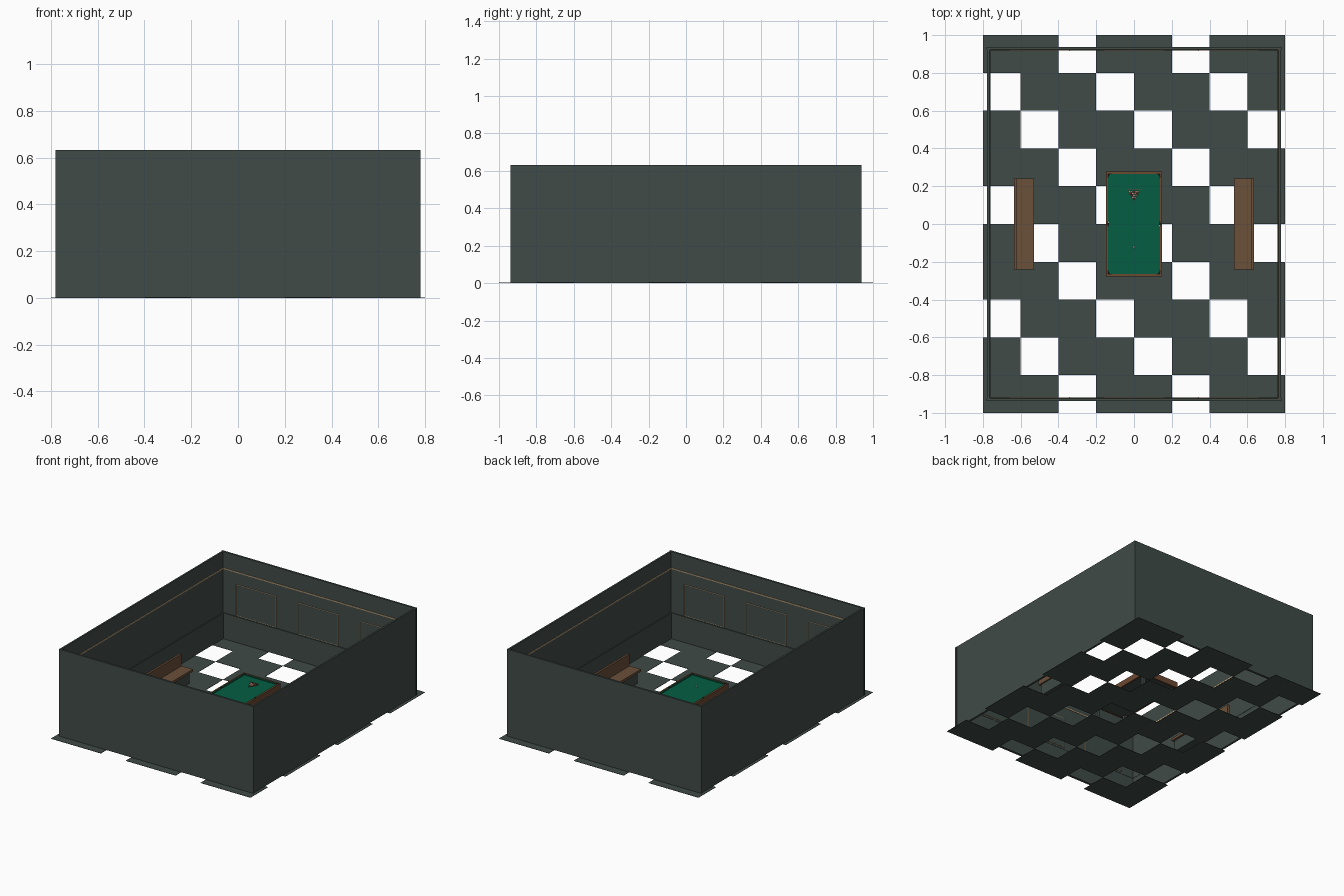
import bpy, math
from mathutils import Vector

cube = bpy.data.objects.get("Cube")
if cube:
    bpy.data.objects.remove(cube)


def material(name, r, g, b):
    m = bpy.data.materials.new(name)
    m.use_nodes = True
    m.diffuse_color = (r, g, b, 1)
    m.node_tree.nodes["Principled BSDF"].inputs["Base Color"].default_value = (r, g, b, 1)
    return m


SLATE = material("dark slate green", 0.051, 0.07, 0.064)
WOOD = material("bench brown", 0.145, 0.08, 0.042)
RAIL = material("table mahogany", 0.15, 0.065, 0.032)
FELT = material("felt green", 0.0015, 0.11, 0.055)
TAN = material("brass trim", 0.6, 0.42, 0.22)
BLACK = material("pocket black", 0.012, 0.012, 0.012)
IVORY = material("ivory", 0.8, 0.78, 0.7)
RED = material("ball red", 0.4, 0.04, 0.03)


def add_object(name, verts, faces, mat):
    mesh = bpy.data.meshes.new(name)
    mesh.from_pydata(verts, [], faces)
    mesh.materials.append(mat)
    ob = bpy.data.objects.new(name, mesh)
    bpy.context.collection.objects.link(ob)
    return ob


def box(name, x, y, z, mat):
    """Box from (low, high) pairs on each axis."""
    x, y, z = sorted(x), sorted(y), sorted(z)
    verts = [(a, b, c) for a in x for b in y for c in z]
    faces = [(0, 1, 3, 2), (4, 6, 7, 5), (0, 4, 5, 1),
             (2, 3, 7, 6), (0, 2, 6, 4), (1, 5, 7, 3)]
    return add_object(name, verts, faces, mat)


def cylinder(name, x, y, z, r, mat, sides=12):
    bpy.ops.mesh.primitive_cylinder_add(vertices=sides, radius=r, depth=z[1] - z[0],
                                        location=(x, y, sum(z) / 2))
    ob = bpy.context.object
    ob.name = name
    ob.data.materials.append(mat)


def ball(name, x, y, z, r, mat):
    bpy.ops.mesh.primitive_uv_sphere_add(segments=12, ring_count=8, radius=r, location=(x, y, z))
    ob = bpy.context.object
    ob.name = name
    ob.data.materials.append(mat)
    bpy.ops.object.shade_smooth()


# Floor: square tiles, every third diagonal left open
T, THICK = 0.2, 0.002
for i in range(8):
    for j in range(10):
        if (i - j) % 3 != 2:
            x, y = -0.8 + i * T, 1 - j * T
            box("floor_tile", (x, x + T), (y - T, y), (0, THICK), SLATE)

# Room shell with wainscot, chair rail and thin brass picture rail on each wall
WX, WY, IX, IY, H = 0.78, 0.938, 0.766, 0.924, 0.632
for s in (-1, 1):
    box("side_wall", (s * IX, s * (WX - 0.002)), (-IY, IY), (THICK, H), SLATE)
    box("end_wall", (-WX, WX), (s * IY, s * WY), (THICK, H), SLATE)
    for name, out, z, mat in (("wainscot", 0.003, (THICK, 0.18), SLATE),
                              ("chair_rail", 0.005, (0.18, 0.19), SLATE),
                              ("picture_rail", 0.004, (0.508, 0.515), TAN)):
        box("side_" + name, (s * (IX - out), s * IX), (-IY, IY), z, mat)
        box("end_" + name, (-IX + out, IX - out), (s * (IY - out), s * IY), z, mat)

    # Framed panels on the end walls
    for cx in (-0.5, 0, 0.5):
        w, lo, hi, f = 0.16, 0.2, 0.42, 0.004
        box("wall_panel", (cx - w + f, cx + w - f), (s * (IY - 0.006), s * IY), (lo, hi), SLATE)
        for e in (-1, 1):
            box("panel_stile", (cx + e * w, cx + e * (w - f)),
                (s * (IY - 0.008), s * IY), (lo, hi), TAN)
        for z in (lo - 0.002, hi):
            box("panel_bar", (cx - w, cx + w), (s * (IY - 0.006), s * IY), (z, z + 0.002), TAN)

    # Benches along the side walls, on recessed plinths
    box("bench_seat", (s * 0.53, s * 0.635), (-0.24, 0.24), (0.085, 0.103), WOOD)
    box("bench_back", (s * 0.62, s * 0.635), (-0.24, 0.24), (0.103, 0.19), WOOD)
    box("bench_plinth", (s * 0.545, s * 0.625), (-0.225, 0.225), (THICK, 0.085), SLATE)

# Pool table: bed, cushions, rails, legs, pockets
TX, TY, TOP = 0.148, 0.277, 0.168
box("table_underside", (-0.136, 0.136), (-0.264, 0.264), (0.125, 0.15), SLATE)
box("table_felt", (-0.136, 0.136), (-0.264, 0.264), (0.15, 0.16), FELT)
for s in (-1, 1):
    box("side_rail", (s * 0.138, s * TX), (-TY, TY), (0.125, TOP), RAIL)
    box("end_rail", (-0.138, 0.138), (s * 0.266, s * TY), (0.125, TOP), RAIL)
    box("end_cushion", (-0.12, 0.12), (s * 0.259, s * 0.266), (0.16, 0.166), FELT)
    for e in (-1, 1):
        box("side_cushion", (s * 0.131, s * 0.138), (e * 0.012, e * 0.247), (0.16, 0.166), FELT)
        box("table_leg", (s * 0.11, s * 0.13), (e * 0.23, e * 0.25), (THICK, 0.125), SLATE)
        cylinder("corner_pocket", s * 0.134, e * 0.262, (0.15, TOP + 0.001), 0.006, BLACK)
    cylinder("side_pocket", s * 0.139, 0, (0.15, TOP + 0.001), 0.006, BLACK)

# Racked balls, rack frame and cue ball
R = 0.0055
rack_mats = (RED, IVORY, TAN)
n = 0
for row in range(5):
    for k in range(row + 1):
        ball("racked_ball", (k - row / 2) * 2 * R, 0.132 + row * R * math.sqrt(3),
             0.16 + R, R, rack_mats[n % 3])
        n += 1
center = Vector((0, 0.132 + 10 * R / math.sqrt(3), 0.16))
for i in range(3):
    bar = box("rack_bar", (-0.034, 0.034), (0.0185, 0.021), (0, 0.007), RAIL)
    bar.location = center
    bar.rotation_euler.z = i * math.tau / 3
ball("cue_ball", 0, -0.122, 0.16 + R, R, IVORY)
